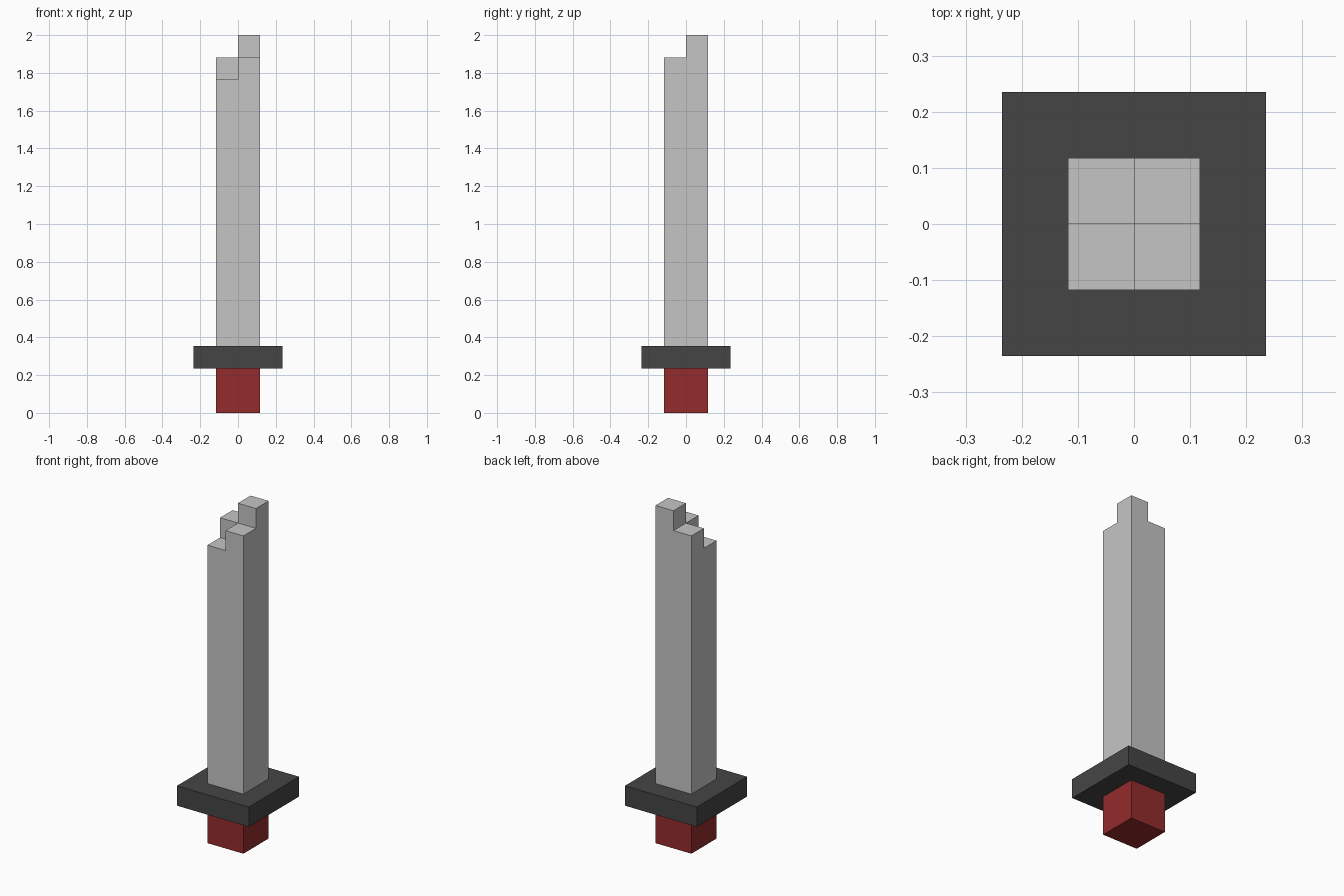
import bpy, bmesh
from mathutils import Matrix

if "Cube" in bpy.data.objects:
    bpy.data.objects.remove(bpy.data.objects["Cube"])

U = 2 / 17  # block unit: the sword is 17 blocks tall


def material(name, rgb):
    m = bpy.data.materials.new(name)
    m.diffuse_color = (*rgb, 1)
    m.use_nodes = True
    m.node_tree.nodes["Principled BSDF"].inputs["Base Color"].default_value = m.diffuse_color
    return m


def finish(bm, name, mat):
    bmesh.ops.recalc_face_normals(bm, faces=bm.faces[:])
    mesh = bpy.data.meshes.new(name)
    bm.to_mesh(mesh)
    bm.free()
    mesh.materials.append(mat)
    obj = bpy.data.objects.new(name, mesh)
    bpy.context.collection.objects.link(obj)


def block(name, width, z0, z1, mat):
    bm = bmesh.new()
    bmesh.ops.create_cube(bm, size=1, matrix=Matrix.Translation((0, 0, (z0 + z1) / 2 * U))
                          @ Matrix.Diagonal((width * U, width * U, (z1 - z0) * U, 1)))
    finish(bm, name, mat)


def raise_faces(bm, faces, height):
    """Extrude faces straight up and return the new top faces."""
    geom = bmesh.ops.extrude_face_region(bm, geom=faces)["geom"]
    verts = [g for g in geom if isinstance(g, bmesh.types.BMVert)]
    bmesh.ops.translate(bm, verts=verts, vec=(0, 0, height * U))
    return [g for g in geom if isinstance(g, bmesh.types.BMFace)]


steel = material("steel grey", (0.56, 0.56, 0.56))
dark = material("dark grey", (0.06, 0.06, 0.06))
red = material("grip red", (0.30, 0.025, 0.025))

# Grip and square guard
block("grip", 2, 0, 2, red)
block("guard", 4, 2, 3, dark)

# Blade: two by two columns, stepping up to the back right corner
bm = bmesh.new()
bmesh.ops.create_grid(bm, x_segments=2, y_segments=2, size=U,
                      matrix=Matrix.Translation((0, 0, 3 * U)))
top = raise_faces(bm, bm.faces[:], 12)
for level in (1, 2):
    top = [f for f in top
           if sum(c > 0 for c in f.calc_center_median()[:2]) >= level]
    top = raise_faces(bm, top, 1)
finish(bm, "blade", steel)
